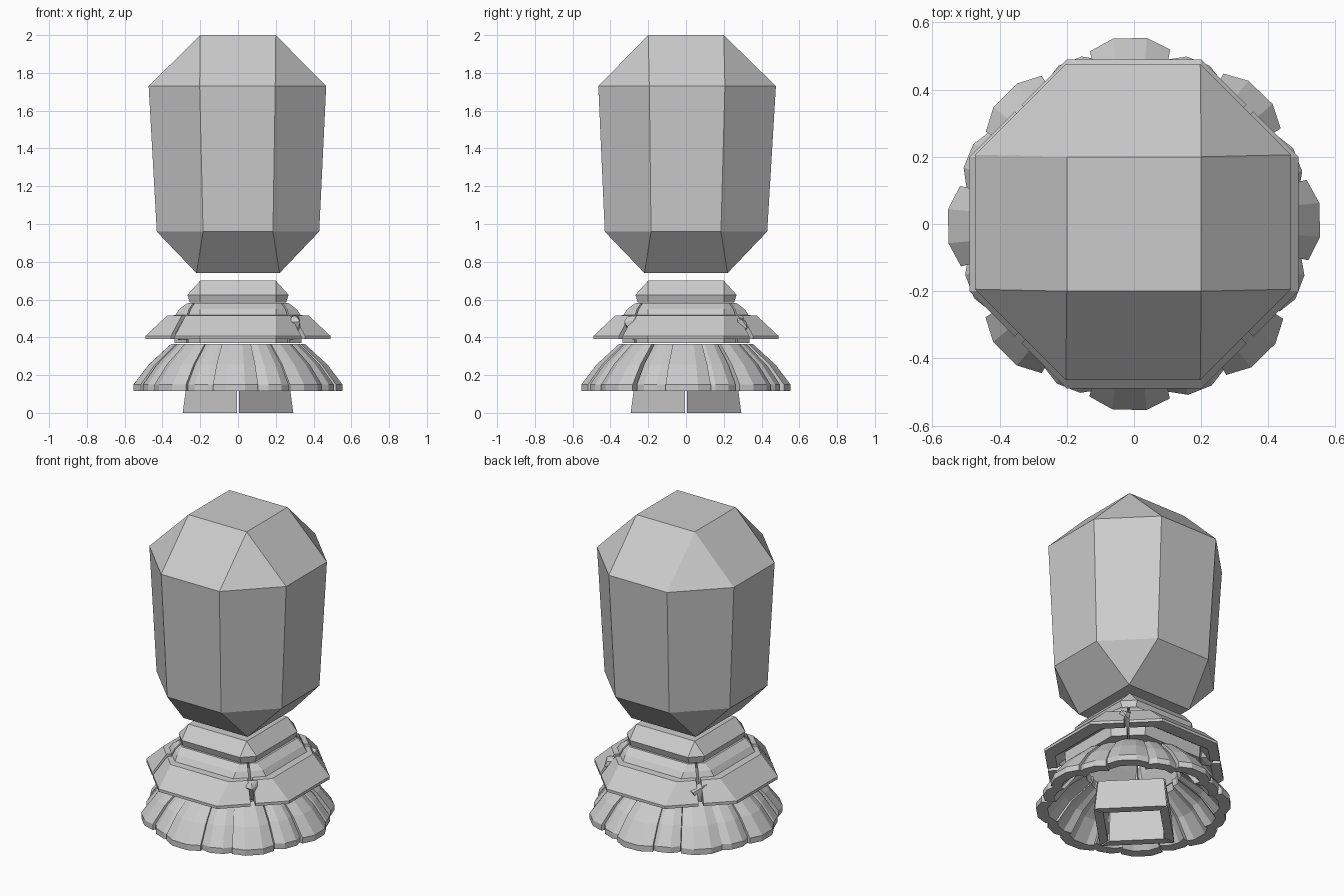
import bpy, bmesh, math, random
from mathutils import Vector, Matrix

if "Cube" in bpy.data.objects:
    bpy.data.objects.remove(bpy.data.objects["Cube"])

random.seed(4)
E = 0.2  # half length of the straight octagon sides


def finish(name, bm):
    bmesh.ops.recalc_face_normals(bm, faces=bm.faces[:])
    me = bpy.data.meshes.new(name)
    bm.to_mesh(me)
    bm.free()
    ob = bpy.data.objects.new(name, me)
    bpy.context.collection.objects.link(ob)
    return ob


def cut_ring(r, e, z, off=(0, 0)):
    """Square when r == e, otherwise a square with cut corners."""
    pts = []
    for sx in (-1, 1):
        for sy in (-1, 1):
            pts += [(sx * r + off[0], sy * e + off[1], z),
                    (sx * e + off[0], sy * r + off[1], z)]
    return pts


def hull(name, pts):
    bm = bmesh.new()
    for p in pts:
        bm.verts.new(p)
    bmesh.ops.remove_doubles(bm, verts=bm.verts[:], dist=0.0005)
    res = bmesh.ops.convex_hull(bm, input=bm.verts[:])
    loose = [v for v in bm.verts if not v.link_faces]
    bmesh.ops.delete(bm, geom=loose, context='VERTS')
    bmesh.ops.dissolve_limit(bm, angle_limit=0.02, verts=bm.verts[:], edges=bm.edges[:])
    return finish(name, bm)


def loft(name, sections, turn=0.0):
    """Skin a row of closed sections and cap both ends."""
    bm = bmesh.new()
    rows = [[bm.verts.new(p) for p in s] for s in sections]
    n = len(rows[0])
    for a, b in zip(rows, rows[1:]):
        for i in range(n):
            j = (i + 1) % n
            bm.faces.new((a[i], a[j], b[j], b[i]))
    bm.faces.new(rows[0])
    bm.faces.new(rows[-1])
    bm.transform(Matrix.Rotation(turn, 4, 'Z'))
    return finish(name, bm)


def wrap_plate(name, profile, turn, gap):
    """Plate that folds around one side of the octagon up to the diagonals."""
    secs = []
    for side, kind in ((-1, 'end'), (-1, 'bend'), (1, 'bend'), (1, 'end')):
        sec = []
        for r, z in profile:
            if kind == 'bend':
                sec.append((side * E, -r, z))
            else:
                m = (r + E) / 2
                sec.append((side * (m - gap), -(m + gap), z))
        secs.append(sec)
    return loft(name, secs, turn)


# Large faceted crystal
hull("crystal", cut_ring(0.20, 0.20, 2.0) + cut_ring(0.47, 0.20, 1.73, (-0.003, 0.006))
     + cut_ring(0.43, 0.185, 0.96) + cut_ring(0.22, 0.22, 0.74))

# Small collar stone below the crystal
hull("collar", cut_ring(0.20, 0.20, 0.70) + cut_ring(0.268, 0.20, 0.625)
     + cut_ring(0.255, 0.20, 0.585))

# Neck ring and overhanging plates, four of each
neck = [(0.335, 0.37), (0.345, 0.50), (0.31, 0.55), (0.265, 0.583),
        (0.21, 0.583), (0.22, 0.50), (0.26, 0.37)]
plate = [(0.49, 0.39), (0.49, 0.407), (0.375, 0.515), (0.29, 0.52),
         (0.30, 0.47), (0.41, 0.39)]
for k in range(4):
    a = k * math.pi / 2
    wrap_plate(f"neck_block_{k}", neck, a, 0.004)
    wrap_plate(f"plate_{k}", plate, a, 0.010)

# Rough stones filling the diagonal joints
for k in range(4):
    a = math.pi / 4 + k * math.pi / 2
    c = Vector((0.40 * math.cos(a), 0.40 * math.sin(a), 0.445))
    pts = []
    for i in range(14):
        d = Vector([random.uniform(-1, 1) for _ in range(3)]).normalized()
        pts.append(c + d * random.uniform(0.06, 0.08))
    hull(f"joint_stone_{k}", pts)

# Flared skirt of overlapping stones
skirt = [(0.555, 0.115), (0.555, 0.150), (0.475, 0.255), (0.355, 0.365),
         (0.26, 0.365), (0.27, 0.325), (0.40, 0.23), (0.49, 0.115)]
N = 16
for k in range(N):
    a = k * math.tau / N
    wide = k % 2 == 0
    half = math.tau / N * (0.58 if wide else 0.45)
    a += random.uniform(-0.03, 0.03)
    grow = 1.0 if wide else 0.965
    if k % 4 != 0:
        grow *= random.uniform(0.97, 1.0)
    secs = []
    for t, dip in ((-1, 0.955), (-0.4, 1.0), (0.4, 1.0), (1, 0.955)):
        ang = a + t * half
        secs.append([(r * grow * dip * math.cos(ang), r * grow * dip * math.sin(ang), z)
                     for r, z in skirt])
    loft(f"skirt_stone_{k}", secs)

# Hollow diamond-shaped foot of four slabs
foot = [(0.210, 0.0), (0.192, 0.19), (0.155, 0.19), (0.160, 0.0)]
for k in range(4):
    secs = [[(s * (r - 0.006), -r, z) for r, z in foot] for s in (-1, 1)]
    loft(f"foot_slab_{k}", secs, math.pi / 4 + k * math.pi / 2)
